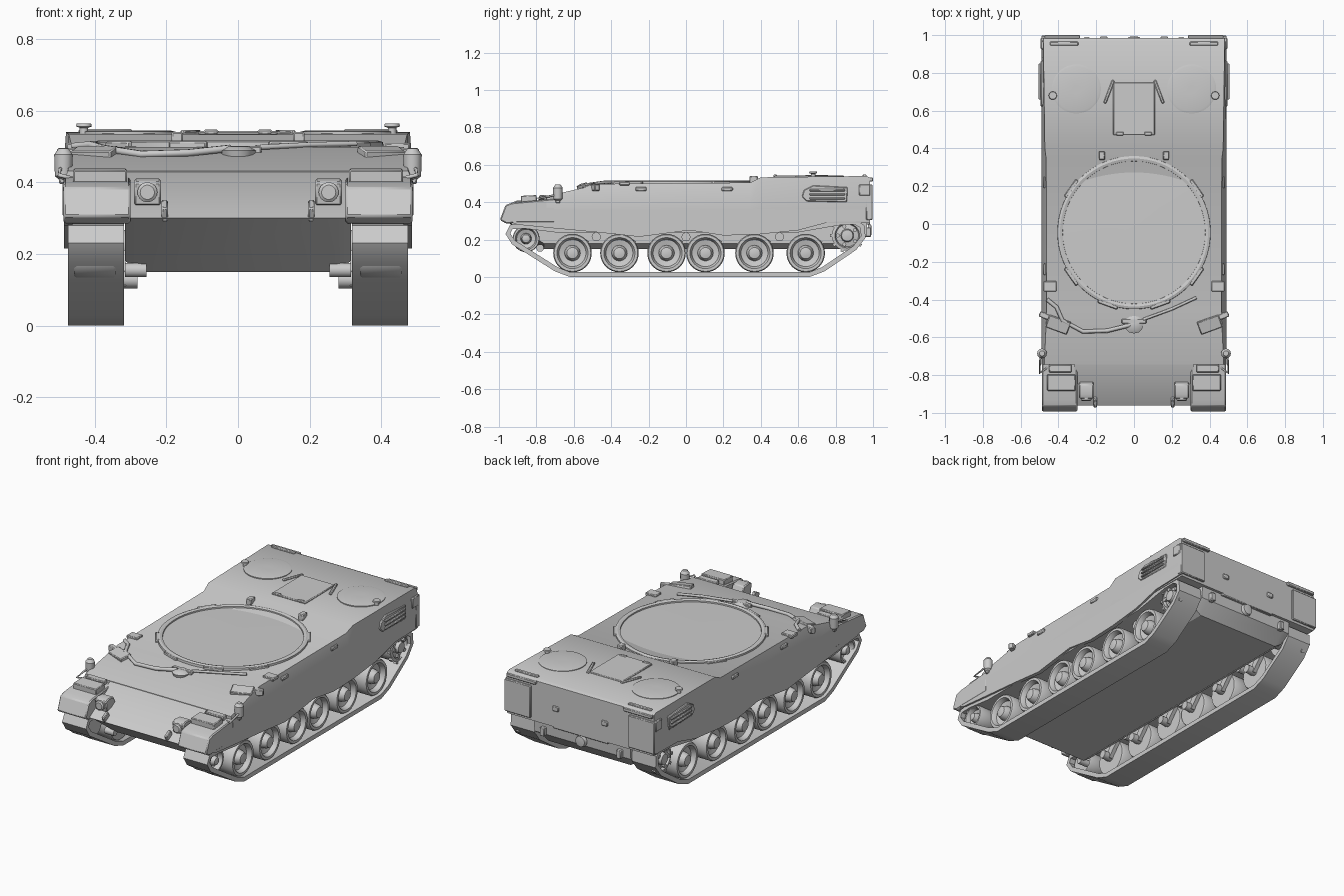
import bpy, bmesh, math
from mathutils import Vector, Matrix

if "Cube" in bpy.data.objects:
    bpy.data.objects.remove(bpy.data.objects["Cube"])

grey = bpy.data.materials.new("hull grey")
grey.diffuse_color = (0.6, 0.6, 0.6, 1)
grey.use_nodes = True
grey.node_tree.nodes["Principled BSDF"].inputs["Base Color"].default_value = grey.diffuse_color


def finish(name, bm, mirror=False, bevel=0):
    bmesh.ops.recalc_face_normals(bm, faces=bm.faces[:])
    me = bpy.data.meshes.new(name)
    bm.to_mesh(me)
    bm.free()
    me.materials.append(grey)
    me.shade_smooth()
    me.set_sharp_from_angle(angle=math.radians(32))
    ob = bpy.data.objects.new(name, me)
    bpy.context.collection.objects.link(ob)
    if bevel:
        m = ob.modifiers.new("bevel", 'BEVEL')
        m.width, m.segments, m.limit_method = bevel, 1, 'ANGLE'
    if mirror:
        ob.modifiers.new("mirror", 'MIRROR')
    return ob


def loft(name, rings, closed=False, **kw):
    """Skin a list of equal closed rings; cap the ends or join them."""
    bm = bmesh.new()
    vs = [[bm.verts.new(p) for p in r] for r in rings]
    n = len(vs[0])
    pairs = list(zip(vs, vs[1:])) + ([(vs[-1], vs[0])] if closed else [])
    for a, b in pairs:
        for i in range(n):
            bm.faces.new((a[i], a[(i + 1) % n], b[(i + 1) % n], b[i]))
    if not closed:
        bm.faces.new(vs[0])
        bm.faces.new(vs[-1])
    return finish(name, bm, **kw)


def prism(name, prof, x0, x1, **kw):
    """Extrude a (y, z) outline along x."""
    return loft(name, [[(x, y, z) for y, z in prof] for x in (x0, x1)], **kw)


def box(name, c, size, rx=0, rz=0, mirror=True, bevel=0.004):
    bm = bmesh.new()
    mat = (Matrix.Translation(c) @ Matrix.Rotation(rz, 4, 'Z') @ Matrix.Rotation(rx, 4, 'X')
           @ Matrix.Diagonal((*size, 1)))
    bmesh.ops.create_cube(bm, size=1, matrix=mat)
    return finish(name, bm, mirror, bevel)


def lathe(name, prof, c, axis='x', n=32, closed=False, mirror=True):
    """Turn (radius, offset) points about an axis through c."""
    rings = []
    for r, h in prof:
        ring = []
        for i in range(n):
            a = 2 * math.pi * i / n
            u, v = r * math.cos(a), r * math.sin(a)
            d = {'x': (h, u, v), 'y': (u, h, v), 'z': (u, v, h)}[axis]
            ring.append(Vector(c) + Vector(d))
        rings.append(ring)
    return loft(name, rings, closed=closed, mirror=mirror)


def tube(name, pts, r, mirror=False):
    cu = bpy.data.curves.new(name, 'CURVE')
    cu.dimensions, cu.bevel_depth, cu.bevel_resolution = '3D', r, 1
    cu.use_fill_caps = True
    sp = cu.splines.new('POLY')
    sp.points.add(len(pts) - 1)
    for p, q in zip(sp.points, pts):
        p.co = (*q, 1)
    cu.materials.append(grey)
    ob = bpy.data.objects.new(name, cu)
    bpy.context.collection.objects.link(ob)
    if mirror:
        ob.modifiers.new("mirror", 'MIRROR')


# Lower hull tub with the sloped nose plate
tub = [(-.96, .30), (-.74, .432), (-.5, .44), (.9, .44), (.975, .40), (.965, .22),
       (.9, .15), (-.76, .15)]
inner = [(y, z if z > .2 else .18) for y, z in tub]
loft("lower_hull", [[(x, y, z) for y, z in p] for x, p in
                    ((-.315, inner), (-.27, tub), (.27, tub), (.315, inner))])

# Upper hull: stations along y with sloped upper sides and raised engine deck
stations = [(-.745, .432, .395, .475), (-.46, .498, .395, .462), (.345, .505, .395, .465),
            (.40, .533, .395, .472), (.965, .54, .395, .48), (.985, .53, .395, .48),
            (.985, .50, .395, .48)]
rings = []
for y, zt, zm, wt in stations:
    half = [(.478, .29), (.49, zm), (wt, zt)]
    rings.append([(x, y, z) for x, z in half] + [(-x, y, z) for x, z in reversed(half)])
loft("upper_hull", rings)

# Front fenders, side skirts and rear corner boxes
prism("front_fender", [(-.995, .305), (-.965, .385), (-.93, .397), (-.7, .42), (-.7, .29),
                       (-.9, .29), (-.96, .285)], .30, .487, mirror=True, bevel=.006)
prism("side_skirt", [(-.985, .31), (-.9, .36), (.985, .36), (.985, .30), (.77, .295), (.6, .25),
                     (.39, .228), (.2, .222), (.02, .25), (-.25, .215), (-.46, .238),
                     (-.7, .26), (-.9, .28)], .462, .486, mirror=True)
box("rear_corner_box", (.405, .98, .40), (.17, .035, .19))
box("rear_light", (.38, .99, .522), (.19, .02, .022))

# Tracks: a closed band offset inward from its outer line
line = [(-.62, 0), (.66, 0), (.74, .03), (.91, .145), (.96, .21), (.955, .275), (.91, .305),
        (.83, .305), (.6, .265), (-.7, .265), (-.86, .285), (-.94, .28), (-.965, .23),
        (-.93, .175), (-.70, .03)]
n = len(line)
rings = []
for i, p in enumerate(line):
    a, b = Vector(line[i - 1]), Vector(line[(i + 1) % n])
    t = (b - a).normalized()
    q = Vector(p) + Vector((-t.y, t.x)) * .026
    rings.append([(.318, *p), (.474, *p), (.474, *q), (.318, *q)])
loft("track", rings, closed=True, mirror=True)

# Road wheels with dished faces, hubs, and axles to the hull
wheel = [(.05, -.06), (.098, -.06), (.103, -.052), (.103, .05), (.098, .058), (.083, .058),
         (.077, .048), (.072, .03), (.042, .022), (.038, .045), (.03, .06), (.012, .064)]
for y in (-.607, -.356, -.104, .104, .366, .64):
    lathe("road_wheel", wheel, (.40, y, .128))
    lathe("axle", [(.024, -.04), (.024, .05)], (.32, y, .128), n=12)
    prism("swing_arm", [(y - .02, .11), (y + .02, .11), (y + .09, .19), (y + .05, .21)],
          .312, .335, mirror=True)

# Front idler, rear sprocket with bolts and teeth, return rollers
lathe("front_idler", [(s * .072 / .103, h) for s, h in wheel], (.40, -.855, .205))
lathe("sprocket", [(.04, -.06), (.082, -.06), (.082, .05), (.066, .055), (.06, .04),
                   (.035, .045), (.03, .065), (.01, .068)], (.40, .862, .222))
lathe("sprocket_axle", [(.045, -.05), (.045, .05)], (.33, .862, .222), n=16)
for i in range(10):
    a = i * math.tau / 10
    dy, dz = math.cos(a), math.sin(a)
    box("sprocket_tooth", (.445, .862 + .084 * dy, .222 + .084 * dz), (.02, .016, .016), rx=a, bevel=0)
    if i % 2:
        lathe("sprocket_bolt", [(.011, 0), (.011, .018)],
              (.44, .862 + .05 * dy, .222 + .05 * dz), n=8)
for y in (-.48, 0, .5):
    lathe("return_roller", [(.024, -.04), (.024, .03)], (.38, y, .215), n=14)

# Turret ring and its cover disc
lathe("turret_ring", [(.408, -.03), (.405, .012), (.392, .016), (.378, .012), (.375, -.03)],
      (0, -.045, .50), 'z', 64, closed=True, mirror=False)
lathe("turret_cover", [(.38, -.04), (.38, .004), (.05, .006)], (0, -.045, .50), 'z', 64, mirror=False)
for a in (35, 145, 215, 250, 290, 325):
    r = math.radians(a)
    box("ring_clamp", (.405 * math.cos(r), -.045 + .405 * math.sin(r), .503), (.02, .11, .022),
        rz=r, mirror=False)

# Engine deck: round hatches, middle panel, hinges, caps
lathe("deck_hatch", [(.13, -.02), (.13, .004), (.118, .007), (.02, .007)], (.305, .715, .537), 'z', 36)
box("deck_panel", (0, .61, .537), (.22, .28, .012), mirror=False)
for x in (-.12, .12):
    box("panel_strip", (x * 1.1, .70, .54), (.016, .13, .012), rz=x * 3, mirror=False)
box("panel_latch", (.075, .478, .54), (.04, .02, .014))
box("deck_hinge", (.17, .362, .52), (.032, .045, .04))
lathe("filler_post", [(.012, 0), (.012, .02), (.022, .024), (.02, .032)], (.43, .68, .532), 'z', 14)
box("deck_rear_strip", (.37, .955, .542), (.15, .022, .012))

# Side exhaust louvres
lathe_y = (.63, .865)
prism("louvre_frame", [(.62, .43), (.645, .405), (.86, .40), (.865, .48), (.68, .49), (.63, .465)],
      .465, .494, mirror=True, bevel=.004)
for z in (.42, .442, .464):
    box("louvre_slat", (.496, .755, z), (.018, .19, .011), bevel=.003)
box("side_vent_block", (.484, .955, .465), (.02, .06, .06))

# Front headlights in guards, fender boxes, nose hooks
prism("headlight_housing", [(-.915, .335), (-.925, .40), (-.90, .41), (-.85, .405), (-.83, .36)],
      .215, .29, mirror=True, bevel=.005)
lathe("headlight_lens", [(.028, 0), (.028, -.02), (.02, -.026)], (.253, -.912, .372), 'y', 18)
box("fender_box", (.385, -.84, .415), (.15, .085, .042), rx=.05)
box("fender_box_rear", (.39, -.765, .42), (.12, .04, .035))
box("nose_hook", (.205, -.94, .32), (.018, .05, .045), rx=.5)
lathe("tow_lug", [(.02, -.03), (.02, .03)], (.285, -.78, .155), n=12)

# Mirrors on short arms, side lifting lugs
lathe("mirror_head", [(.012, -.045), (.024, -.035), (.026, .025), (.014, .042)], (.487, -.685, .452), 'z', 12)
box("mirror_arm", (.475, -.685, .41), (.05, .025, .03))
tube("mirror_stay", [(.46, -.76, .41), (.50, -.79, .42), (.495, -.69, .44)], .006, True)
box("side_lug", (.475, -.485, .478), (.055, .03, .035), rz=.4)
box("shoulder_block", (.445, -.33, .50), (.07, .055, .02))
for y in (-.24, .22):
    box("side_cleat", (.47, y, .47), (.022, .06, .02))

# Gun travel clamp and tow cable over the front plate
lathe("travel_clamp", [(.035, -.05), (.05, 0), (.03, .012)], (0, -.53, .488), 'z', 12, mirror=False)
box("clamp_wings", (0, -.515, .49), (.13, .025, .022), mirror=False)
tube("tow_cable", [(-.46, -.40, .50), (-.41, -.44, .505), (-.38, -.51, .495), (-.27, -.57, .478),
                   (-.14, -.565, .482), (-.02, -.535, .495)], .011)
tube("short_cable", [(.05, -.505, .497), (.2, -.45, .505), (.33, -.39, .508)], .008)
box("vision_block", (.40, -.53, .475), (.12, .07, .04), rx=.23, rz=.35)

# Rear plate fittings: door plate, hooks, hitch
box("rear_door", (0, .975, .36), (.36, .02, .16), mirror=False)
box("rear_plate", (0, .965, .455), (.92, .03, .13), mirror=False)
lathe("tow_hitch", [(.035, 0), (.03, .018), (.015, .02)], (0, .972, .25), 'y', 14, mirror=False)
box("rear_hook", (.25, .972, .24), (.03, .035, .05))
box("rear_handle", (.16, .985, .40), (.04, .016, .03))
